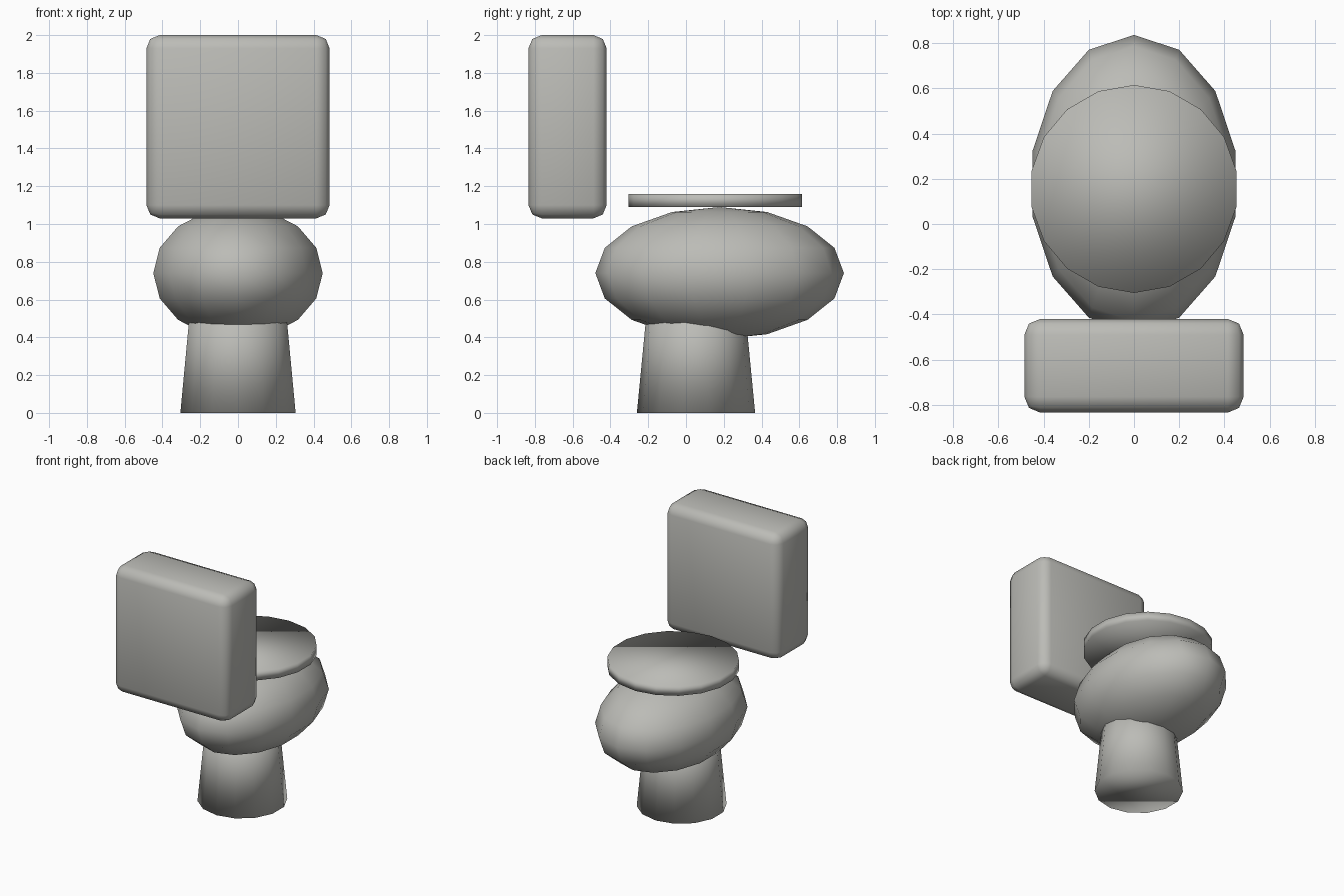
import bpy
import bmesh
from mathutils import Matrix, Vector

default = bpy.data.objects.get("Cube")
if default:
    bpy.data.objects.remove(default, do_unlink=True)

# One ceramic colour for every part
COLOUR = (0.50, 0.50, 0.47, 1.0)
ceramic = bpy.data.materials.new("warm grey ceramic")
ceramic.use_nodes = True
ceramic.diffuse_color = COLOUR
bsdf = next(n for n in ceramic.node_tree.nodes if n.type == "BSDF_PRINCIPLED")
bsdf.inputs["Base Color"].default_value = COLOUR


def add_part(name, bm, centre, scale=(1, 1, 1), turn=0.0):
    """Turn, scale and place the mesh, then make a smooth object of it."""
    matrix = (Matrix.Translation(centre)
              @ Matrix.Diagonal(Vector(scale)).to_4x4()
              @ Matrix.Rotation(turn, 4, "Z"))
    bm.transform(matrix)
    bmesh.ops.recalc_face_normals(bm, faces=bm.faces)
    for face in bm.faces:
        face.smooth = True
    mesh = bpy.data.meshes.new(name)
    bm.to_mesh(mesh)
    bm.free()
    mesh.materials.append(ceramic)
    obj = bpy.data.objects.new(name, mesh)
    bpy.context.collection.objects.link(obj)
    return obj


def cone(segments, bottom, top, height):
    bm = bmesh.new()
    bmesh.ops.create_cone(bm, cap_ends=True, segments=segments,
                          radius1=bottom, radius2=top, depth=height)
    return bm


QUARTER = 1.5707963

# Tapered pedestal, reaching up inside the bowl
add_part("pedestal", cone(14, 0.313, 0.253, 0.62), (0, 0.053, 0.31))

# Egg-shaped bowl with a facet corner at front and back
bm = bmesh.new()
bmesh.ops.create_uvsphere(bm, u_segments=14, v_segments=8, radius=1)
ring_corner = max(bm.verts, key=lambda v: v.co.xy.length).co
add_part("bowl", bm, (0, 0.178, 0.74), (0.46, 0.658, 0.35),
         0.0 if max(abs(v.co.y) for v in bm.verts) > 0.99 else QUARTER)

# Round flat lid
add_part("lid", cone(18, 0.46, 0.46, 0.07), (0, 0.155, 1.125))

# Upright tank with rounded edges
bm = bmesh.new()
bmesh.ops.create_cube(bm, size=1)
tank = add_part("tank", bm, (0, -0.627, 1.515), (0.97, 0.414, 0.97))
bevel = tank.modifiers.new("rounded edges", "BEVEL")
bevel.width = 0.07
bevel.segments = 2
